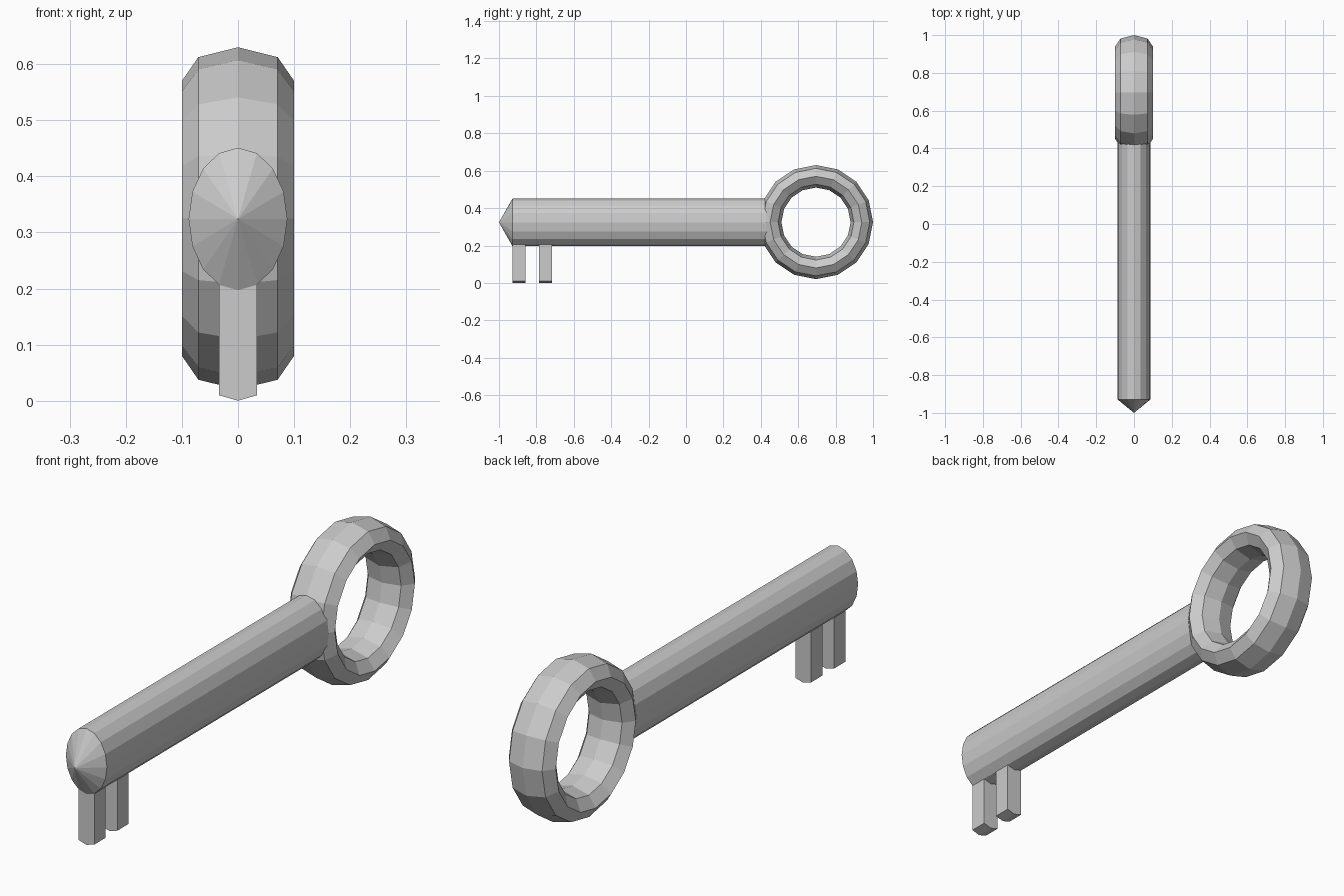
import bpy, bmesh
from math import pi, sin, cos

if "Cube" in bpy.data.objects:
    bpy.data.objects.remove(bpy.data.objects["Cube"])

SIDES = 16
CZ = 0.324            # height of the shaft axis
RX, RZ = 0.088, 0.127  # shaft half width and half height
TOOTH_Y = [(-0.928, -0.858), (-0.787, -0.717)]
TOOTH_DROP = 0.197

# Shaft: elliptical tube with loops at every tooth edge and a pointed tip
bm = bmesh.new()
stations = [y for pair in TOOTH_Y for y in pair] + [0.43]
rings = []
for y in stations:
    rings.append([bm.verts.new((RX * sin(2 * pi * i / SIDES), y,
                                CZ + RZ * cos(2 * pi * i / SIDES)))
                  for i in range(SIDES)])
tooth_faces = []
for s in range(len(rings) - 1):
    a, b = rings[s], rings[s + 1]
    for i in range(SIDES):
        j = (i + 1) % SIDES
        f = bm.faces.new((a[i], a[j], b[j], b[i]))
        if s in (0, 2) and i in (SIDES // 2 - 1, SIDES // 2):
            tooth_faces.append(f)
tip = bm.verts.new((0, -1, CZ))
for i in range(SIDES):
    bm.faces.new((rings[0][(i + 1) % SIDES], rings[0][i], tip))
bm.faces.new(rings[-1])

# Teeth: pull the lowest shaft faces straight down
out = bmesh.ops.extrude_face_region(bm, geom=tooth_faces)
verts = [g for g in out["geom"] if isinstance(g, bmesh.types.BMVert)]
bmesh.ops.translate(bm, verts=verts, vec=(0, 0, -TOOTH_DROP))
bmesh.ops.recalc_face_normals(bm, faces=bm.faces)
mesh = bpy.data.meshes.new("shaft_with_teeth")
bm.to_mesh(mesh)
bm.free()
bpy.context.collection.objects.link(bpy.data.objects.new("shaft_with_teeth", mesh))

# Handle ring: low-poly torus on edge, stretched along its axis
bpy.ops.mesh.primitive_torus_add(major_segments=16, minor_segments=8,
                                 major_radius=0.245, minor_radius=0.06,
                                 location=(0, 0.695, 0.325),
                                 rotation=(0, pi / 2, 0))
ring = bpy.context.object
ring.name = "handle_ring"
ring.scale = (1, 1, 0.1 / 0.06)
bpy.ops.object.transform_apply(location=False, rotation=True, scale=True)
bpy.ops.object.shade_flat()
